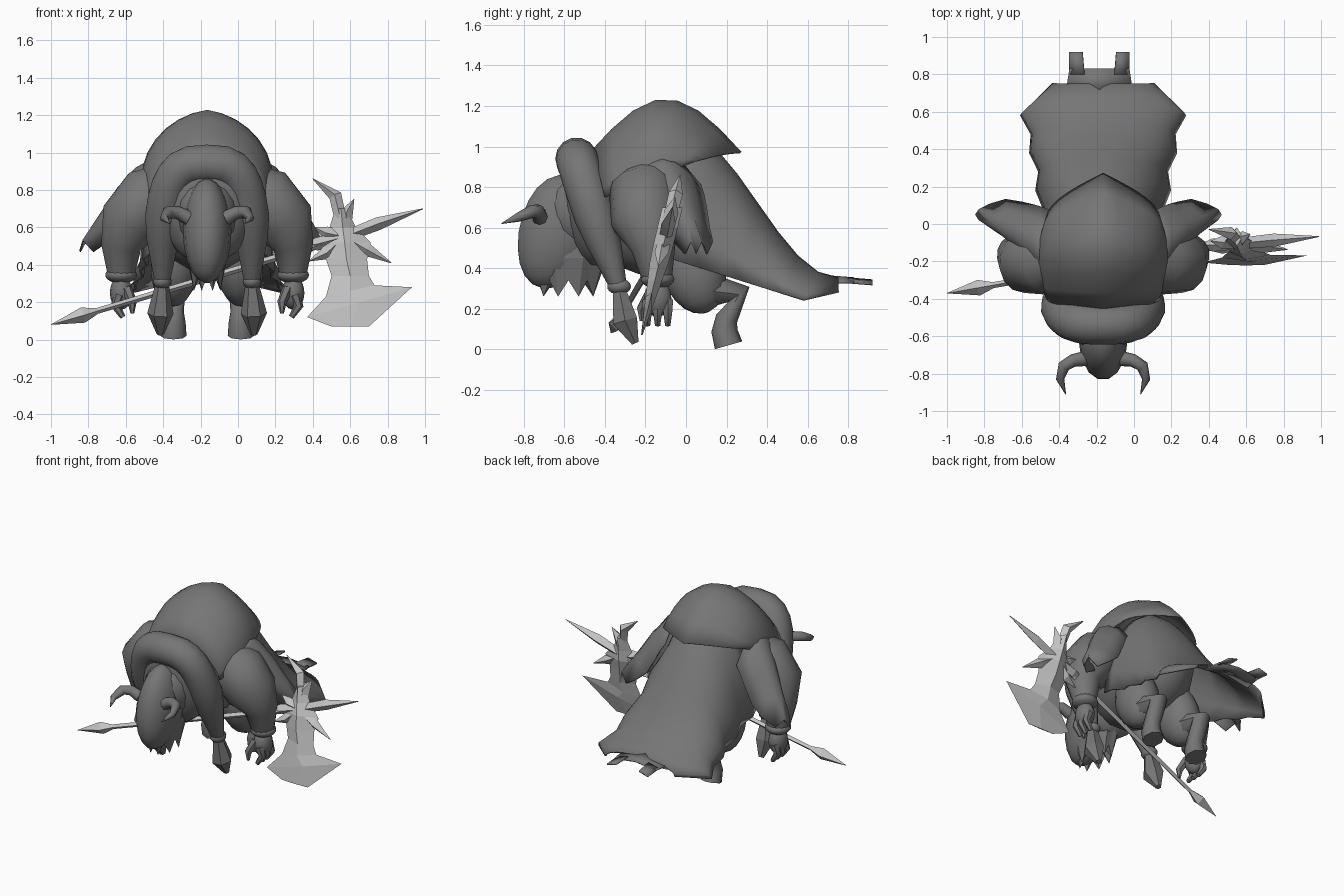
import bpy
import bmesh
from math import sin, cos, pi, radians
from mathutils import Vector

cube = bpy.data.objects.get("Cube")
if cube:
    bpy.data.objects.remove(cube, do_unlink=True)

# The creature stands off centre, because the weapon reaches far to its left
BODY_SHIFT = Vector((-.165, 0, 0))
X_AXIS, Y_AXIS, Z_AXIS = Vector((1, 0, 0)), Vector((0, 1, 0)), Vector((0, 0, 1))


def make_material(name, grey):
    material = bpy.data.materials.new(name)
    material.use_nodes = True
    colour = (grey, grey, grey, 1)
    material.diffuse_color = colour
    shader = material.node_tree.nodes["Principled BSDF"]
    shader.inputs["Base Color"].default_value = colour
    return material


HIDE = make_material("dark grey", .18)
STEEL = make_material("light grey", .55)


def build(name, rows, closed=True, weapon=False, faceted=False):
    """Join rows of points; closed rows become a capped tube, open rows become cloth."""
    bm = bmesh.new()
    shift = Vector() if weapon else BODY_SHIFT
    grid = [[bm.verts.new(Vector(point) + shift) for point in row] for row in rows]
    for lower, upper in zip(grid, grid[1:]):
        for i in range(0 if closed else 1, len(lower)):
            bm.faces.new((lower[i - 1], lower[i], upper[i], upper[i - 1]))
    if closed:
        bm.faces.new(grid[0])
        bm.faces.new(grid[-1])
    bmesh.ops.recalc_face_normals(bm, faces=bm.faces)
    mesh = bpy.data.meshes.new(name)
    bm.to_mesh(mesh)
    bm.free()
    mesh.materials.append(STEEL if weapon else HIDE)
    if not (weapon or faceted):
        mesh.shade_smooth()
        mesh.set_sharp_from_angle(angle=radians(50))
    obj = bpy.data.objects.new(name, mesh)
    bpy.context.collection.objects.link(obj)
    if not closed:
        cloth = obj.modifiers.new("cloth thickness", 'SOLIDIFY')
        cloth.thickness = .01
        cloth.offset = 0


def ellipse(centre, u, v, sides):
    angles = [2 * pi * i / sides for i in range(sides)]
    return [centre + u * cos(angle) + v * sin(angle) for angle in angles]


def limb(name, path, radii, reference=X_AXIS, sides=10, **options):
    """Round tube through the points of a path, with one radius for each point."""
    path = [Vector(point) for point in path]
    rings = []
    for k, (centre, radius) in enumerate(zip(path, radii)):
        ahead, behind = path[min(k + 1, len(path) - 1)], path[max(k - 1, 0)]
        tangent = (ahead - behind).normalized()
        u = (reference - tangent * reference.dot(tangent)).normalized()
        rings.append(ellipse(centre, u * radius, tangent.cross(u) * radius, sides))
    build(name, rings, **options)


def ovoid(name, start, end, width, depth, bend=0, steps=10):
    """Ellipsoid between two poles; bend pushes the far end to the front."""
    start, end = Vector(start), Vector(end)
    axis = (end - start).normalized()
    u = (X_AXIS - axis * axis.x).normalized()
    v = axis.cross(u)
    rings = []
    for k in range(steps + 1):
        angle = .1 + (pi - .2) * k / steps
        t = (1 - cos(angle)) / 2
        centre = start.lerp(end, t) - Y_AXIS * bend * t * t
        rings.append(ellipse(centre, u * width * sin(angle), v * depth * sin(angle), 14))
    build(name, rings)


def arch(top_y, top_z, width, side_y, side_z, pointed=False, steps=14):
    """One row of draped cloth, from hem to hem across the back."""
    row = []
    for i in range(steps + 1):
        angle = pi * (i / steps - .5)
        slide = 1 - abs(angle) * 2 / pi if pointed else cos(angle)
        row.append((width * sin(angle), side_y + (top_y - side_y) * slide,
                    side_z + (top_z - side_z) * (.8 * cos(angle) + .2 * slide)))
    return row


# Torso, neck and head
ovoid("torso", (0, -.52, .68), (0, .28, .68), width=.28, depth=.33)
ovoid("neck", (0, -.7, .65), (0, -.3, .7), width=.17, depth=.2)
ovoid("head", (0, -.61, .86), (0, -.61, .3), width=.13, depth=.2, bend=.08)

# Ragged mane narrowing under the jaw, with its end tucked back up
mane = []
for level, (height, size) in enumerate(((.65, .9), (.45, 1), (.3, .7), (.4, .2))):
    ring = ellipse(Vector((0, -.58, height)), X_AXIS * .11 * size, Y_AXIS * .19 * size, 16)
    if level == 2:
        for i, point in enumerate(ring):
            point.z += .04 * (-1) ** i
    mane.append(ring)
build("mane", mane, faceted=True)

# Mantle over the hump, pointed at the back
mantle = []
for k in range(8):
    t = k / 7
    hump = sin(pi * t)
    mantle.append(arch(top_y=-.47 + .74 * t, top_z=.97 + .26 * hump, width=.3 + .05 * hump,
                       side_y=-.4 + .43 * t, side_z=.75 + .17 * t, pointed=True))
build("mantle", mantle, closed=False)

# Cape falling from under the mantle and spreading into a ragged hem
cape = []
for k in range(9):
    t = k / 8
    flare = .31 + .13 * t * t + .03 * (k % 2) if t < 1 else .27
    y = .8 * t - .05
    side_z = .46 - .25 * t if t < 1 else .28
    cape.append(arch(top_y=y, top_z=.35 + .37 * (1 + cos(pi * t)), width=flare,
                     side_y=y - .07 * (1 - t // 1), side_z=side_z))
build("cape", cape, closed=False)
build("cape_tail", [[(-.2, .7, .33), (-.02, .7, .36), (.16, .7, .33)],
                    [(-.18, .83, .33), (-.02, .83, .35), (.14, .83, .33)]], closed=False)

# Heavy collar, a broad arch that thins towards both ends, filled behind the head
collar, thickness = [], []
for k in range(-8, 9):
    angle = pi / 2 * abs(k) / 8
    rise = max(cos(angle), 0) ** .6
    across = sin(angle) ** .6 * (1 if k > 0 else -1)
    collar.append((.24 * across, -.33 - .21 * rise, .3 + .64 * rise))
    thickness.append(.04 + .065 * min(1, rise * 2))
limb("collar", collar, thickness, reference=Y_AXIS, sides=14)
ovoid("cowl", (0, -.52, 1.02), (0, -.44, .4), width=.25, depth=.13)

for side, sign in (("left", 1), ("right", -1)):
    def at(x, y, z):
        return Vector((x * sign, y, z))

    # Horn curling out and forward
    limb(side + "_horn", [at(.1, -.72, .65), at(.16, -.73, .68), at(.21, -.76, .68),
                          at(.23, -.83, .65), at(.2, -.91, .62)],
         (.04, .035, .033, .022, .002), reference=Z_AXIS, sides=8)

    # Knot and tassel at the end of the collar
    ovoid(side + "_knot", at(.24, -.33, .35), at(.24, -.33, .27), width=.05, depth=.06)
    limb(side + "_tassel", [at(.24, -.33, .3), at(.25, -.3, .14), at(.25, -.25, .03)],
         (.035, .07, .02), sides=6, faceted=True)

    # Arm, bracelet and hand
    limb(side + "_arm", [at(.2, -.17, .82), at(.3, -.2, .76), at(.41, -.2, .63),
                         at(.46, -.16, .5), at(.46, -.14, .33)],
         (.13, .18, .17, .11, .07), reference=Y_AXIS, sides=14)
    ovoid(side + "_bracelet", at(.46, -.14, .39), at(.46, -.14, .3), width=.085, depth=.085)
    ovoid(side + "_hand", at(.46, -.14, .34), at(.46, -.14, .16), width=.06, depth=.07)
    for k in range(3):
        y = -.19 + .05 * k
        limb(f"{side}_finger_{k + 1}", [at(.47, y, .24), at(.49, y, .18), at(.45, y, .12)],
             (.03, .025, .015), sides=6)
    limb(side + "_thumb", [at(.43, -.18, .27), at(.4, -.22, .2), at(.4, -.22, .14)],
         (.03, .025, .01), sides=6)

    # Sleeve sloping out and back over the arm, with a pointed hem
    reach = .35 if sign > 0 else .4
    sleeve = []
    for k in range(5):
        t = k / 4
        row = []
        for i in range(-3, 4):
            v = i / 3
            sag = .16 * v * v
            jag = .06 * (i % 2) if k == 4 else 0
            row.append(at(.28 + reach * t - sag * sin(pi / 2 * t),
                          .2 * t - .15 + v * (.22 - .14 * t),
                          .97 + jag - .5 * t ** 1.6 - sag * cos(pi / 2 * t)))
        sleeve.append(row)
    build(side + "_sleeve", sleeve, closed=False)

    # Hind leg bent back at the hock
    ovoid(side + "_thigh", at(.15, -.03, .62), at(.19, .1, .18), width=.13, depth=.16)
    limb(side + "_shin", [at(.18, .1, .29), at(.18, .26, .27), at(.18, .2, .15),
                          at(.18, .19, .09), at(.18, .21, .02)],
         (.09, .065, .055, .065, .07), sides=8)

    # Torn strip at the end of the cape
    strip = [[at(.08, .8, .35), at(.16, .8, .33)], [at(.09, .92, .34), at(.16, .92, .32)]]
    build(side + "_cape_strip", [[point - X_AXIS * .02 for point in row] for row in strip],
          closed=False)

# Weapon shaft with a spear point at its foot
spear_tip, shaft_top = Vector((-1, -.37, .08)), Vector((.55, -.1, .54))
limb("weapon_shaft", [spear_tip.lerp(shaft_top, t) for t in (0, .11, .16, 1)],
     (.001, .042, .016, .02), reference=Z_AXIS, sides=4, weapon=True)


def on_blade(x, z, out=0):
    """Point on the tilted plane of the axe head."""
    return Vector((x, .24 * z - .235 + out, z))


# Axe head of diamond sections: centre x, centre z, half width, rise to the left
blade = []
for x, z, half, rise in ((.55, .7, .03, 0), (.56, .6, .07, 0), (.57, .52, .14, 0),
                         (.58, .43, .11, 0), (.6, .34, .1, 0), (.6, .26, .13, .03),
                         (.65, .2, .28, .08), (.6, .07, .1, 0)):
    thick = min(.05, .12 * (z - .04))
    blade.append([on_blade(x - half, z - rise), on_blade(x, z, -thick),
                  on_blade(x + half, z + rise), on_blade(x, z, thick)])
build("axe_blade", blade, weapon=True)

# Spikes around the axe head, each with an elbow and a tip
hub = on_blade(.57, .55)
spikes = (((.52, .77), (.4, .86)), ((.58, .68), (.62, .75)), ((.75, .62), (.99, .7)),
          ((.69, .48), (.82, .41)), ((.47, .57), (.41, .6)), ((.42, .51), (.34, .5)),
          ((.47, .46), (.38, .42)))
for k, (elbow, tip) in enumerate(spikes):
    limb(f"axe_spike_{k + 1}", [hub, on_blade(*elbow), on_blade(*tip)], (.03, .035, .002),
         reference=Y_AXIS, sides=4, weapon=True)
